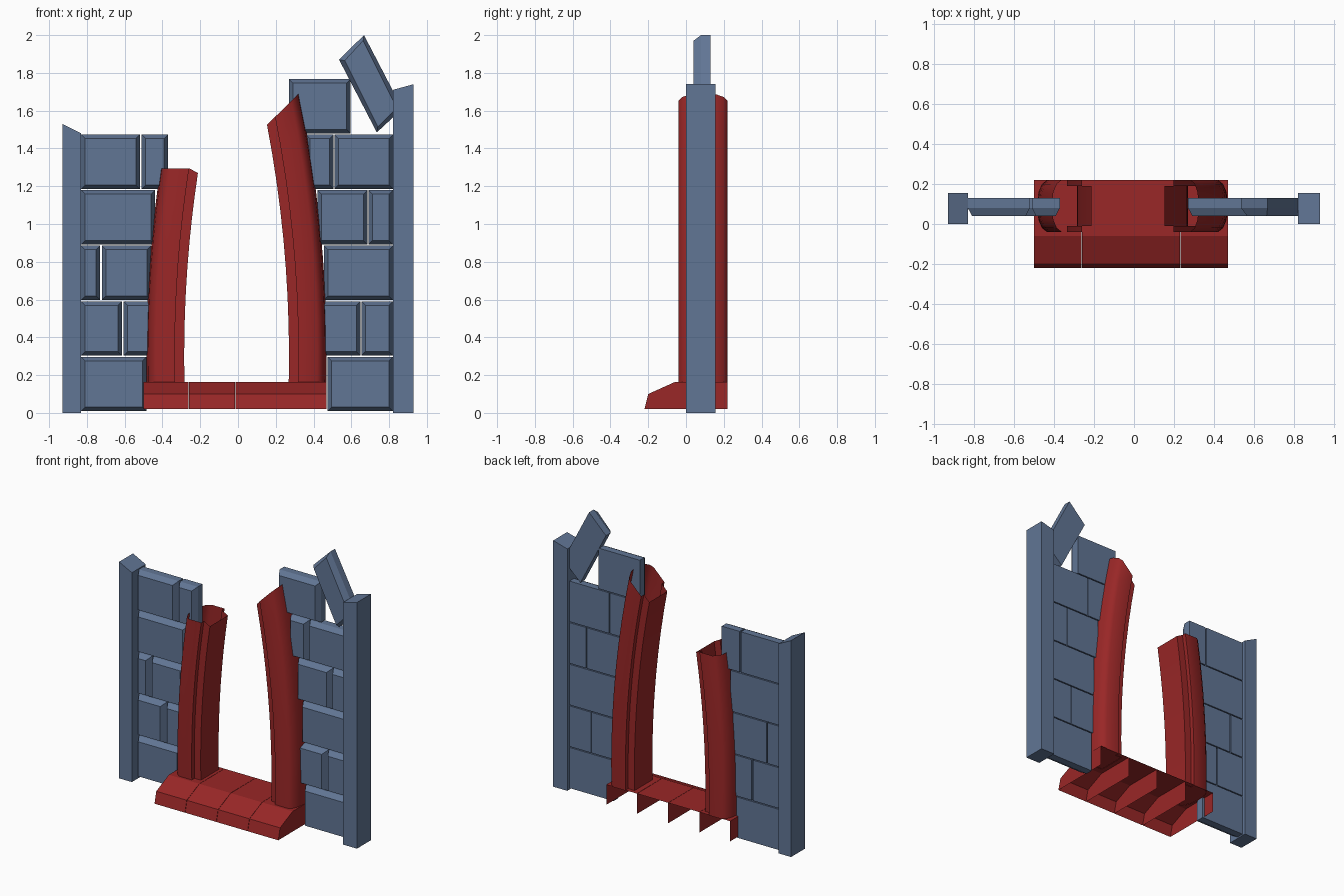
import bpy, bmesh, math

if "Cube" in bpy.data.objects:
    bpy.data.objects.remove(bpy.data.objects["Cube"])

def material(name, rgb):
    m = bpy.data.materials.new(name)
    m.diffuse_color = (*rgb, 1)
    m.use_nodes = True
    m.node_tree.nodes["Principled BSDF"].inputs["Base Color"].default_value = m.diffuse_color
    return m

STONE = material("blue_stone", (0.12, 0.18, 0.30))
RED = material("red_stone", (0.32, 0.02, 0.02))

def finish(bm, name, mat):
    bmesh.ops.recalc_face_normals(bm, faces=bm.faces[:])
    me = bpy.data.meshes.new(name)
    bm.to_mesh(me)
    bm.free()
    me.materials.append(mat)
    ob = bpy.data.objects.new(name, me)
    bpy.context.collection.objects.link(ob)
    return ob

def prism(corners, y_back, y_front):
    """Extrude an x-z outline from y_back to y_front; return mesh and front face."""
    bm = bmesh.new()
    back = [bm.verts.new((x, y_back, z)) for x, z in corners]
    front = [bm.verts.new((x, y_front, z)) for x, z in corners]
    n = len(corners)
    bm.faces.new(back)
    face = bm.faces.new(front)
    for i in range(n):
        j = (i + 1) % n
        bm.faces.new((back[i], back[j], front[j], front[i]))
    bmesh.ops.recalc_face_normals(bm, faces=bm.faces[:])
    return bm, face

def block(name, corners):
    bm, face = prism(corners, 0.13, 0.08)
    bmesh.ops.inset_individual(bm, faces=[face], thickness=0.03, depth=0)
    for v in face.verts:
        v.co.y = 0.04
    return finish(bm, name, STONE)

# Outer posts with slanted tops
for name, x0, x1, z0, z1 in (("left_post", -0.93, -0.83, 1.53, 1.48),
                             ("right_post", 0.82, 0.93, 1.71, 1.74)):
    bm, _ = prism([(x0, 0), (x1, 0), (x1, z1), (x0, z0)], 0.155, 0.0)
    finish(bm, name, STONE)

# Wall blocks, row by row from the ground
rows = [
    [(-0.83, -0.485), (0.475, 0.82)],
    [(-0.83, -0.615), (-0.605, -0.44), (0.43, 0.648), (0.653, 0.82)],
    [(-0.83, -0.73), (-0.72, -0.46), (0.455, 0.82)],
    [(-0.83, -0.44), (0.42, 0.685), (0.69, 0.82)],
    [(-0.83, -0.52), (-0.51, -0.37), (0.36, 0.505), (0.51, 0.82)],
    [(0.27, 0.595)],
]
for r, spans in enumerate(rows):
    z0 = 0.01 + r * 0.294
    z1 = z0 + 0.287
    for x0, x1 in spans:
        block("wall_block", [(x0, z0), (x1, z0), (x1, z1), (x0, z1)])

# Loose block leaning on the right post
block("tilted_block", [(0.735, 1.485), (0.87, 1.61), (0.667, 2.0), (0.535, 1.87)])

# Doorway jambs: hollow moulded section swept along a shallow arc
half = [(0, -0.10), (0.05, -0.10), (0.05, -0.13), (0.15, -0.13),
        (0.175, -0.11), (0.192, -0.07)]
section = half + [(0.2, 0)] + [(d, -y) for d, y in reversed(half)]
RADIUS, STEPS = 6.5, 9

def jamb(name, side, base_x, top):
    bm = bmesh.new()
    rings = []
    for s in range(STEPS + 1):
        ring = []
        for d, y in section:
            z = 0.16 + (top(d) - 0.16) * s / STEPS
            x = base_x - RADIUS + math.sqrt((RADIUS + d) ** 2 - (z - 0.3) ** 2)
            ring.append(bm.verts.new((side * x, 0.09 + y, z)))
        rings.append(ring)
    n = len(section)
    for a, b in zip(rings, rings[1:]):
        for i in range(n):
            j = (i + 1) % n
            bm.faces.new((a[i], a[j], b[j], b[i]))
    ob = finish(bm, name, RED)
    bpy.ops.object.select_all(action='DESELECT')
    ob.select_set(True)
    bpy.context.view_layer.objects.active = ob
    bpy.ops.object.shade_smooth_by_angle(angle=math.radians(50))

jamb("right_jamb", 1, 0.27, lambda d: 1.525 + 0.84 * d)
jamb("left_jamb", -1, 0.285, lambda d: 1.27 + min(d, 0.05) * 0.5)

# Threshold stones: shells open at the back and underneath
profile = [(-0.22, 0.02), (-0.20, 0.10), (-0.06, 0.163), (0.22, 0.163), (0.22, 0.02)]
edges = [-0.5, -0.26, -0.015, 0.23, 0.47]
for x0, x1 in zip(edges, edges[1:]):
    bm = bmesh.new()
    a = [bm.verts.new((x0 + 0.001, y, z)) for y, z in profile]
    b = [bm.verts.new((x1 - 0.001, y, z)) for y, z in profile]
    bm.faces.new(a)
    bm.faces.new(b)
    for i in range(3):
        bm.faces.new((a[i], a[i + 1], b[i + 1], b[i]))
    finish(bm, "threshold_stone", RED)
